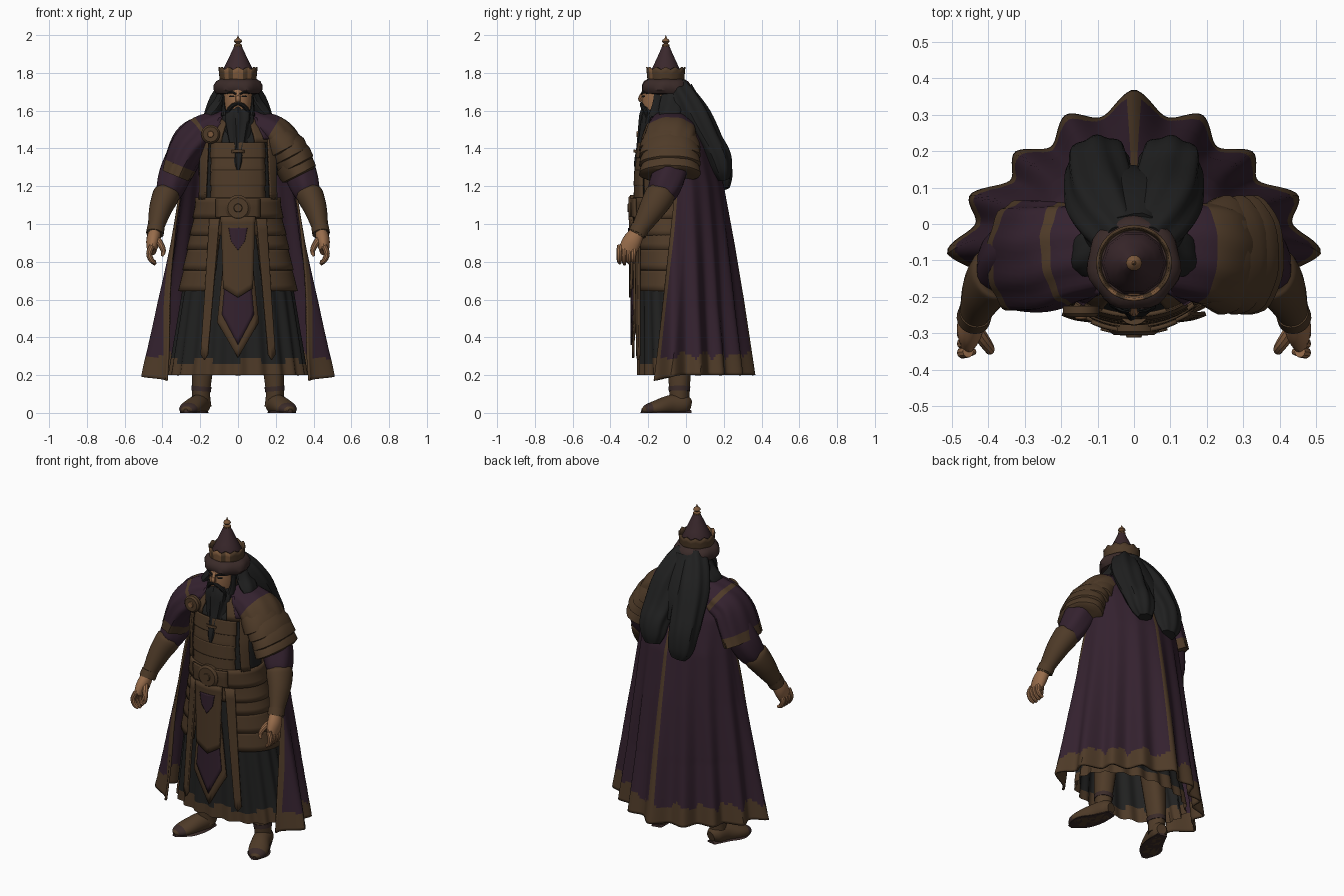
import bpy, bmesh, math
from mathutils import Vector
from math import sin, cos, pi, radians, asin


def material(name, rgb):
    m = bpy.data.materials.new(name)
    m.diffuse_color = (*rgb, 1)
    return m


BROWN = material("brown leather", (0.077, 0.043, 0.021))
PURPLE = material("dark purple cloth", (0.034, 0.0155, 0.028))
BLACK = material("black cloth", (0.0150, 0.0153, 0.0148))
HAIR = material("black hair", (0.0140, 0.0142, 0.0142))
SKIN = material("skin", (0.31, 0.150, 0.070))
BRONZE = material("bronze", (0.20, 0.098, 0.043))
FUR = material("dark brown fur", (0.043, 0.024, 0.022))
HAT = material("hat purple", (0.042, 0.021, 0.025))


def grid(name, f, nu, nv, mats, rule=None, wrap=False, caps=False, thick=0):
    """Surface from f(u, v), optionally closed around u and capped."""
    bm = bmesh.new()
    cols = nu if wrap else nu + 1
    vs = [[bm.verts.new(f(i / nu, j / nv)) for i in range(cols)] for j in range(nv + 1)]
    for j in range(nv):
        for i in range(nu):
            k = (i + 1) % cols
            face = bm.faces.new((vs[j][i], vs[j][k], vs[j + 1][k], vs[j + 1][i]))
            if rule:
                face.material_index = rule((i + .5) / nu, (j + .5) / nv)
    if caps:
        bm.faces.new(vs[0])
        last = bm.faces.new(vs[-1])
        if rule:
            last.material_index = rule(0, 1)
    bmesh.ops.recalc_face_normals(bm, faces=bm.faces)
    me = bpy.data.meshes.new(name)
    bm.to_mesh(me)
    bm.free()
    for m in mats:
        me.materials.append(m)
    ob = bpy.data.objects.new(name, me)
    bpy.context.collection.objects.link(ob)
    if thick:
        mod = ob.modifiers.new("thickness", "SOLIDIFY")
        mod.thickness, mod.offset = thick, 0


def spline(keys, t):
    """Smooth interpolation through tuples."""
    n = len(keys) - 1
    i = min(int(t * n), n - 1)
    s = t * n - i
    p = [keys[max(0, min(n, i + d))] for d in (-1, 0, 1, 2)]
    return [b + .5 * s * (c - a + s * (2 * a - 5 * b + 4 * c - d + s * (3 * (b - c) + d - a)))
            for a, b, c, d in zip(*p)]


def tube(name, keys, mats, sx=1, ref=(0, 1, 0), smooth=True, nu=24, ripple=0, k=7, rule=None):
    """Loft of ellipses along (x, y, z, radius side, radius other)."""
    nv = (len(keys) - 1) * (5 if smooth else 1)

    def f(u, v):
        c = spline(keys, v)
        e = 1 / nv
        t = Vector(spline(keys, min(1, v + e))[:3]) - Vector(spline(keys, max(0, v - e))[:3])
        t.normalize()
        s = t.cross(Vector(ref)).normalized()
        n = s.cross(t)
        a = 2 * pi * u
        r = 1 + ripple * cos(k * a + 3 * v)
        p = Vector(c[:3]) + s * cos(a) * max(.001, c[3]) * r + n * sin(a) * max(.001, c[4]) * r
        return (p.x * sx, p.y, max(0, p.z))
    grid(name, f, nu, nv, mats, rule, True, True)


def by_height(keys, z):
    for a, b in zip(keys, keys[1:]):
        if z <= b[0]:
            t = max(0, (z - a[0]) / (b[0] - a[0]))
            return [p + (q - p) * t for p, q in zip(a, b)][1:]
    return keys[-1][1:]


# Body profile: z, half width, half depth, centre y
BODY = [(.2, .36, .22, -.03), (.65, .29, .19, -.06), (1, .22, .16, -.09), (1.1, .2, .16, -.1),
        (1.3, .21, .15, -.1), (1.45, .2, .13, -.1), (1.56, .1, .09, -.08), (1.63, .06, .06, -.09)]


def body_point(a, z, off=0):
    rx, ry, cy = by_height(BODY, z)
    return ((rx + off) * sin(a), cy - (ry + off) * cos(a), z)


def band(name, a0, a1, z0, z1, off0, off1, mat):
    """Plate wrapped on the body between two angles."""
    full = a1 - a0 >= 360
    grid(name, lambda u, v: body_point(radians(a0 + (a1 - a0) * u), z0 + (z1 - z0) * v,
         off0 + (off1 - off0) * v), 48 if full else 16, 4, [mat], wrap=full, thick=.012)


def patch(name, low, high, z0, z1, off, mat, rise=0, thick=.012):
    """Front panel between x limits; rise makes a pointed lower edge."""
    def f(u, v):
        zb = z0 + rise * abs(2 * u - 1)
        z = zb + (z1 - zb) * v
        x0, x1 = (low[i] + (high[i] - low[i]) * v for i in (0, 1))
        x = x0 + (x1 - x0) * u
        return body_point(asin(max(-.98, min(.98, x / by_height(BODY, z)[0]))), z, off)
    grid(name, f, 10, 12, [mat], thick=thick)


# Pleated robe and torso
def robe(u, v):
    a, z = 2 * pi * u, .2 + 1.43 * v
    return body_point(a, z, .013 * cos(20 * a) * max(0, 1 - z))


grid("robe", robe, 160, 48, [BLACK, BROWN],
     lambda u, v: int(v < .05 + .012 * sin(50 * u)), True, False)

# Cloak: z, half width, half depth, centre y
CLOAK = [(.2, .5, .405, -.05), (.6, .425, .345, -.05), (.9, .36, .295, -.05), (1.2, .305, .24, -.05),
         (1.4, .28, .185, -.06), (1.5, .235, .155, -.07), (1.58, .14, .11, -.08), (1.61, .09, .09, -.08)]


def cloak(u, v):
    s = 2 * u - 1
    a = radians(109 - 24 * v) * s
    z = .2 + 1.41 * v
    rx, ry, cy = by_height(CLOAK, z)
    fold = max(0, 1 - v / .9)
    m = 1.02 - .13 * fold * (.5 - .5 * cos(math.degrees(a) / 23.5 * 2 * pi)) ** .8
    if abs(a) < pi / 2:
        m *= 1 - .135 * min(1, 1.4 * fold) * abs(sin(2 * a)) ** 1.3
    tuck = 1 - .12 * fold * max(0, (abs(s) - .86) / .14)
    return (rx * m * tuck * sin(a), cy + ry * m * cos(a), z - .03 * fold * max(0, abs(s) - .8) * 5)


def cloak_paint(u, v):
    s = abs(2 * u - 1)
    return int(v < .077 + .012 * sin(65 * u) + .006 * sin(140 * u) or s > .96 or (s < .013 and v < .8))


grid("cloak", cloak, 161, 90, [PURPLE, BROWN], cloak_paint, thick=.012)

# Breastplate of overlapping strips, coat edges and collar
for i in range(4):
    patch("breastplate_strip", (-.135, .135), (-.13, .13), 1.13 + .073 * i, 1.212 + .073 * i,
          .014 + .003 * (i % 2), BROWN)
for s in (-1, 1):
    lo, hi = sorted((s * .155, s * .185)), sorted((s * .14, s * .18))
    patch("coat_edge", lo, hi, 1.13, 1.5, .02, BROWN)
    a0, a1 = sorted((s * 24, s * 75))
    band("collar", a0, a1, 1.43, 1.55, .012, .03, BROWN)
    a0, a1 = sorted((s * 38, s * 80))
    band("scarf", a0, a1, 1.45, 1.56, .022, .04, PURPLE)

# Belt, waist and buckle
band("waist_wrap", 0, 360, .94, 1.05, .02, .012, BROWN)
band("belt", 0, 360, 1.03, 1.14, .022, .02, BROWN)
patch("belt_front", (-.1, .1), (-.1, .1), 1.035, 1.135, .034, BROWN)


def disc(name, x, y, z, r, inner):
    tube(name, [(x, y, z, r, r), (x, y - .02, z, r, r), (x, y - .03, z, r * .8, r * .8)],
         [BROWN], ref=(0, 0, 1), smooth=False, nu=32)
    tube(name + "_boss", [(x, y - .02, z, r * .4, r * .4), (x, y - .036, z, r * .3, r * .3)],
         [inner], ref=(0, 0, 1), smooth=False)


disc("buckle", 0, -.275, 1.085, .068, BROWN)
disc("brooch", -.145, -.225, 1.475, .05, BRONZE)

# Hip armour in three rows, and long side strips
for s in (-1, 1):
    for i in range(3):
        a0, a1 = sorted((s * (25 - i), s * 112))
        band("hip_plate", a0, a1, .645 + .11 * i, .77 + .11 * i, .02, .013, BROWN)
    lo, hi = sorted((s * .145, s * .18)), sorted((s * .085, s * .13))
    patch("side_strip", lo, hi, .28, 1.03, .032, BROWN, rise=.03)

# Hanging tabard: border, cloth, upper flap and its shield
patch("tabard_border", (-.1, .1), (-.06, .06), .29, .9, .03, BROWN, rise=.19)
patch("tabard_cloth", (-.075, .075), (-.045, .045), .36, .88, .038, PURPLE, rise=.16, thick=.009)
patch("upper_flap", (-.068, .068), (-.075, .075), .61, 1.04, .045, BROWN, rise=.05)
patch("flap_shield", (-.03, .03), (-.04, .04), .86, .98, .053, PURPLE, rise=.05, thick=.008)

# Shoulder cape on one side, banded shoulder armour on the other
SHOULDER = [(.05, -.08, 1.55, .1, .06), (.18, -.08, 1.485, .135, .095), (.26, -.09, 1.41, .15, .1)]
tube("shoulder_cape", SHOULDER + [(.33, -.09, 1.255, .15, .08)], [PURPLE, BROWN], -1, (0, 0, 1),
     nu=48, ripple=.035, k=9, rule=lambda u, v: int(v > .87 or .33 < v < .41))
tube("shoulder_cloth", SHOULDER[:2] + [(.255, -.088, 1.42, .135, .085), (.3, -.09, 1.32, .12, .07)],
     [PURPLE, BROWN], 1, (0, 0, 1), nu=48, ripple=.02, k=9, rule=lambda u, v: int(.35 < v))
for i, (x, z) in enumerate([(.205, 1.455), (.24, 1.42), (.268, 1.375), (.282, 1.325)]):
    tube("shoulder_plate", [(x - .012, -.085, z + .012, .136, .09), (x + .025, -.085, z - .028, .156, .104),
         (x + .042, -.085, z - .06, .164, .1), (x + .046, -.085, z - .068, .145, .085)],
         [BROWN], 1, (0, 0, 1), smooth=False, nu=32, ripple=.012, k=8)

# Arms, hands and boots, mirrored
for s in (-1, 1):
    tube("sleeve", [(.27, -.06, 1.4, .085, .09), (.328, -.085, 1.27, .086, .09),
         (.365, -.12, 1.175, .072, .08), (.385, -.14, 1.13, .05, .05)], [PURPLE], s, ripple=.05, k=5)
    tube("forearm_guard", [(.37, -.125, 1.19, .055, .06), (.38, -.137, 1.155, .071, .08),
         (.41, -.18, 1.08, .061, .07), (.435, -.24, .98, .043, .048),
         (.44, -.26, .945, .044, .046)], [BROWN], s)
    tube("cuff", [(.434, -.24, .985, .046, .05), (.44, -.258, .95, .047, .049)], [BROWN], s, smooth=False)
    tube("palm", [(.438, -.25, .97, .032, .036), (.45, -.285, .91, .036, .05),
         (.457, -.312, .855, .024, .048)], [SKIN], s, nu=16)
    for i in range(4):
        y = -.35 + .025 * i
        tube("finger", [(.455, y, .885, .016, .016), (.47, y - .003, .845, .016, .016),
             (.459, y - .003, .81, .014, .014), (.437, y, .786 + .006 * abs(i - 1), .008, .008)],
             [SKIN], s, nu=10)
    tube("thumb", [(.435, -.285, .925, .02, .02), (.408, -.325, .89, .017, .017),
         (.395, -.345, .855, .013, .013), (.402, -.35, .83, .006, .006)], [SKIN], s, nu=10)
    tube("boot_shaft", [(.19, -.03, .03, .048, .048), (.195, -.035, .1, .047, .052),
         (.19, -.035, .2, .054, .06), (.165, -.04, .45, .068, .075)], [BROWN], s, ripple=.03, k=4)
    tube("boot_strap", [(.195, -.035, .115, .051, .056), (.193, -.035, .14, .053, .058)],
         [FUR], s, smooth=False)
    tube("boot_foot", [(.185, .022, .04, .03, .03), (.193, -.01, .045, .05, .052),
         (.215, -.08, .04, .053, .055), (.25, -.155, .025, .058, .042), (.268, -.205, .018, .044, .028),
         (.276, -.232, .012, .01, .01)], [BROWN, FUR], s, ref=(0, 0, 1),
         rule=lambda u, v: int(.72 < v < .9))
    tube("boot_sole", [(.187, .024, 0, .03, .015), (.212, -.08, 0, .055, .015),
         (.25, -.16, 0, .062, .015), (.273, -.236, 0, .015, .012)], [FUR], s, ref=(0, 0, 1))

# Head, face and beard
tube("head", [(0, -.13, 1.54, .04, .05), (0, -.135, 1.58, .066, .085), (0, -.137, 1.66, .077, .098),
     (0, -.13, 1.72, .078, .095), (0, -.12, 1.77, .05, .06)], [SKIN])
tube("nose", [(0, -.226, 1.7, .009, .008), (0, -.24, 1.665, .014, .014),
     (0, -.235, 1.648, .014, .008)], [SKIN], nu=10)
tube("beard", [(0, -.17, 1.605, .06, .058), (0, -.185, 1.56, .078, .06), (0, -.2, 1.48, .062, .052),
     (0, -.225, 1.39, .042, .038), (0, -.25, 1.32, .03, .025), (0, -.265, 1.26, .003, .003)],
     [HAIR], nu=40, ripple=.09, k=8)
tube("beard_ring", [(0, -.238, 1.385, .041, .04), (0, -.242, 1.37, .039, .038)], [BROWN], smooth=False)
for s in (-1, 1):
    tube("moustache", [(0, -.236, 1.638, .008, .008), (.03, -.232, 1.626, .011, .011),
         (.055, -.212, 1.59, .011, .011), (.06, -.205, 1.54, .003, .003)], [HAIR], s, nu=10)
    tube("sideburn", [(.074, -.15, 1.69, .008, .02), (.076, -.155, 1.63, .01, .025),
         (.07, -.17, 1.57, .02, .03)], [HAIR], s, nu=10)
    tube("eyebrow", [(.01, -.235, 1.688, .005, .005), (.035, -.227, 1.698, .006, .006),
         (.062, -.199, 1.69, .003, .003)], [HAIR], s, ref=(0, 0, 1), nu=8)
    tube("eye", [(.018, -.231, 1.675, .003, .003), (.032, -.226, 1.676, .004, .005),
         (.045, -.216, 1.675, .003, .003)], [BLACK], s, ref=(0, 0, 1), nu=8)
    # Side locks and the two heavy falls of hair
    tube("side_lock", [(.065, -.07, 1.71, .03, .05), (.095, -.075, 1.64, .034, .06),
         (.14, -.09, 1.57, .035, .055), (.145, -.14, 1.5, .012, .02)], [HAIR], s, ripple=.08, k=5)
    drop = 0 if s < 0 else .05
    tube("hair_fall", [(.035, -.06, 1.72, .06, .07), (.06, -.01, 1.65, .085, .08),
         (.082, .05, 1.55, .098, .088), (.095, .12, 1.43, .092, .075),
         (.098, .165, 1.33 + drop / 2, .085, .07), (.092, .188, 1.235 + drop, .073, .055),
         (.086, .2, 1.185 + drop, .045, .03)], [HAIR], s, nu=42, ripple=.07, k=7)
tube("hair_centre", [(0, -.04, 1.7, .09, .08), (0, .03, 1.58, .1, .08), (0, .085, 1.47, .09, .07),
     (0, .125, 1.37, .05, .04)], [HAIR], ripple=.05, k=5)
tube("hair_cap", [(0, -.07, 1.55, .08, .06), (0, -.065, 1.64, .1, .085), (0, -.08, 1.7, .1, .09),
     (0, -.1, 1.76, .06, .06)], [HAIR], nu=32, ripple=.02)

# Hat: fur brim, toothed crown, cone and finial
CY = -.107


def lathe(name, profile, mat, nu=32, ripple=0):
    tube(name, [(0, CY, z, r, r) for r, z in profile], [mat], smooth=False, nu=nu, ripple=ripple)


lathe("hat_brim", [(.085, 1.685), (.115, 1.692), (.128, 1.71), (.128, 1.735), (.117, 1.755), (.095, 1.768)],
      FUR, 36, .03)
grid("hat_crown", lambda u, v: ((.092 + .008 * v) * sin(2 * pi * u), CY - (.092 + .008 * v) * cos(2 * pi * u),
     1.75 + v * (.068 + .014 * abs((u * 12) % 1 - .5) * 2)), 48, 3, [BRONZE, BROWN],
     lambda u, v: int(.12 < u < .88 or int(u * 24) % 3 == 1), True, False, .008)
lathe("hat_cone", [(.09, 1.76), (.083, 1.81), (.063, 1.85), (.039, 1.9), (.016, 1.95)], HAT, 10)
lathe("hat_finial", [(.02, 1.935), (.022, 1.948), (.01, 1.955), (.022, 1.966), (.018, 1.975),
                     (.006, 1.984), (.001, 2.0)], BRONZE, 10)

# Smooth shading with sharp edges kept
for ob in bpy.context.scene.objects:
    ob.select_set(True)
    bpy.context.view_layer.objects.active = ob
bpy.ops.object.shade_smooth_by_angle(angle=radians(35))
